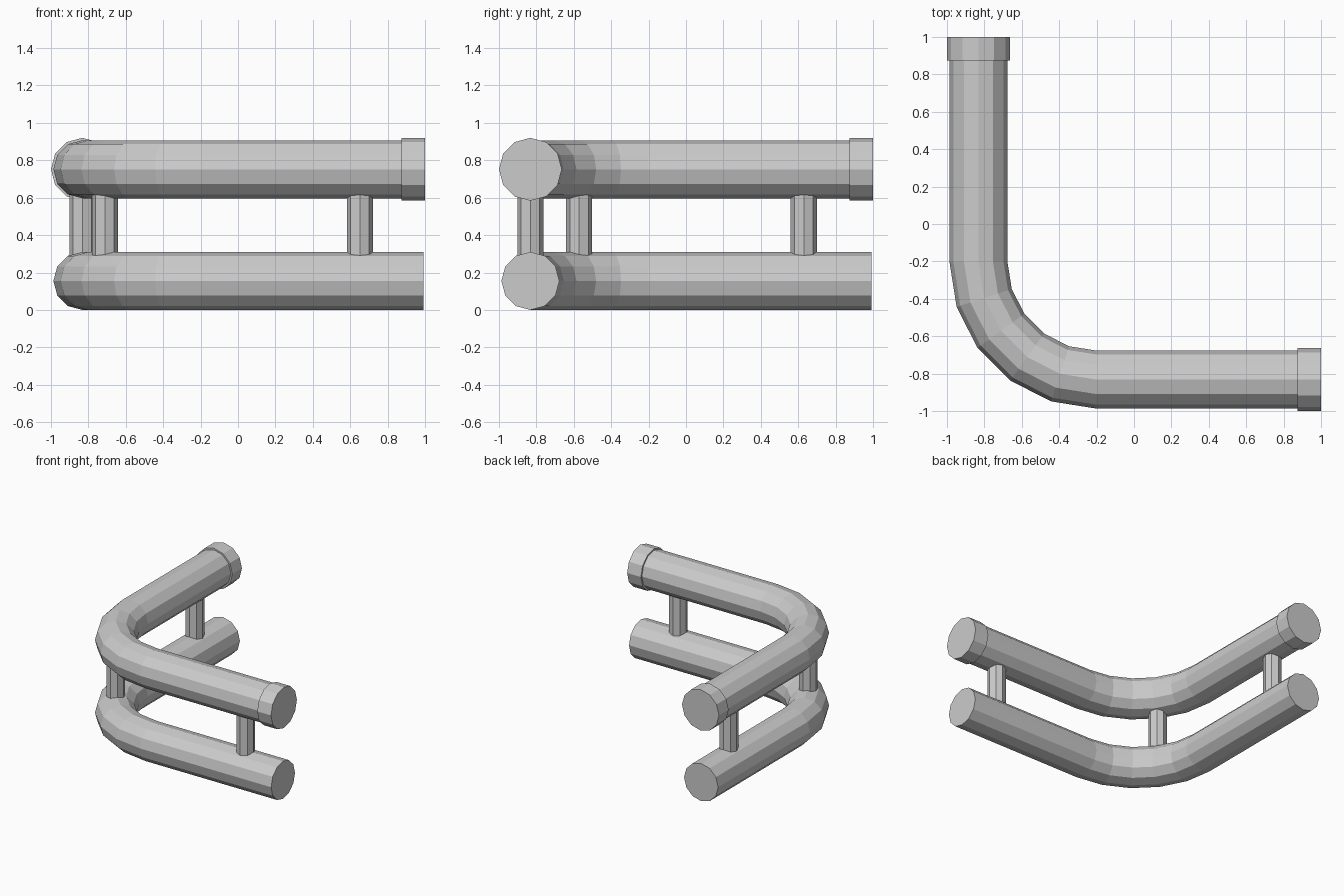
import bpy, bmesh
from math import sin, cos, pi, radians
from mathutils import Vector

if "Cube" in bpy.data.objects:
    bpy.data.objects.remove(bpy.data.objects["Cube"])

C = -0.832      # centreline of both straight runs
B = -0.2        # bend centre in x and y
R_BEND = B - C
UP = Vector((0, 0, 1))


def sweep(name, stations, radius, sides, side_up=UP):
    """Capped tube through (centre, side direction) stations, flat faces."""
    bm = bmesh.new()
    rings = []
    for centre, side in stations:
        rings.append([bm.verts.new(Vector(centre) + radius * (
            cos(2 * pi * i / sides) * Vector(side) + sin(2 * pi * i / sides) * side_up))
            for i in range(sides)])
    for a, b in zip(rings, rings[1:]):
        for i in range(sides):
            j = (i + 1) % sides
            bm.faces.new((a[i], a[j], b[j], b[i]))
    bm.faces.new(rings[0])
    bm.faces.new(rings[-1])
    bmesh.ops.recalc_face_normals(bm, faces=bm.faces)
    mesh = bpy.data.meshes.new(name)
    bm.to_mesh(mesh)
    bm.free()
    obj = bpy.data.objects.new(name, mesh)
    bpy.context.collection.objects.link(obj)
    return obj


def rail(name, z):
    # straight run, five-segment quarter bend, straight run
    st = [((0.992, C, z), (0, -1, 0))]
    for k in range(6):
        a = radians(18 * k)
        out = Vector((-sin(a), -cos(a), 0))
        st.append((Vector((B, B, z)) + R_BEND * out, out))
    st.append(((C, 0.992, z), (-1, 0, 0)))
    sweep(name, st, 0.155, 12)


Z_LOW, Z_HIGH = 0.155, 0.752
rail("lower_rail", Z_LOW)
rail("upper_rail", Z_HIGH)

# Collars on both ends of the upper rail
sweep("collar_right", [((x, C, Z_HIGH), (0, -1, 0)) for x in (0.875, 1.0)], 0.168, 12)
sweep("collar_back", [((C, y, Z_HIGH), (-1, 0, 0)) for y in (0.875, 1.0)], 0.168, 12)

# Eight-sided posts joining the rails
a = radians(54)
posts = {"post_right": (0.652, C), "post_back": (C, 0.63),
         "post_corner": (B - R_BEND * sin(a), B - R_BEND * cos(a))}
for name, (x, y) in posts.items():
    sweep(name, [((x, y, z), (1, 0, 0)) for z in (0.25, 0.66)], 0.07, 8, Vector((0, 1, 0)))
